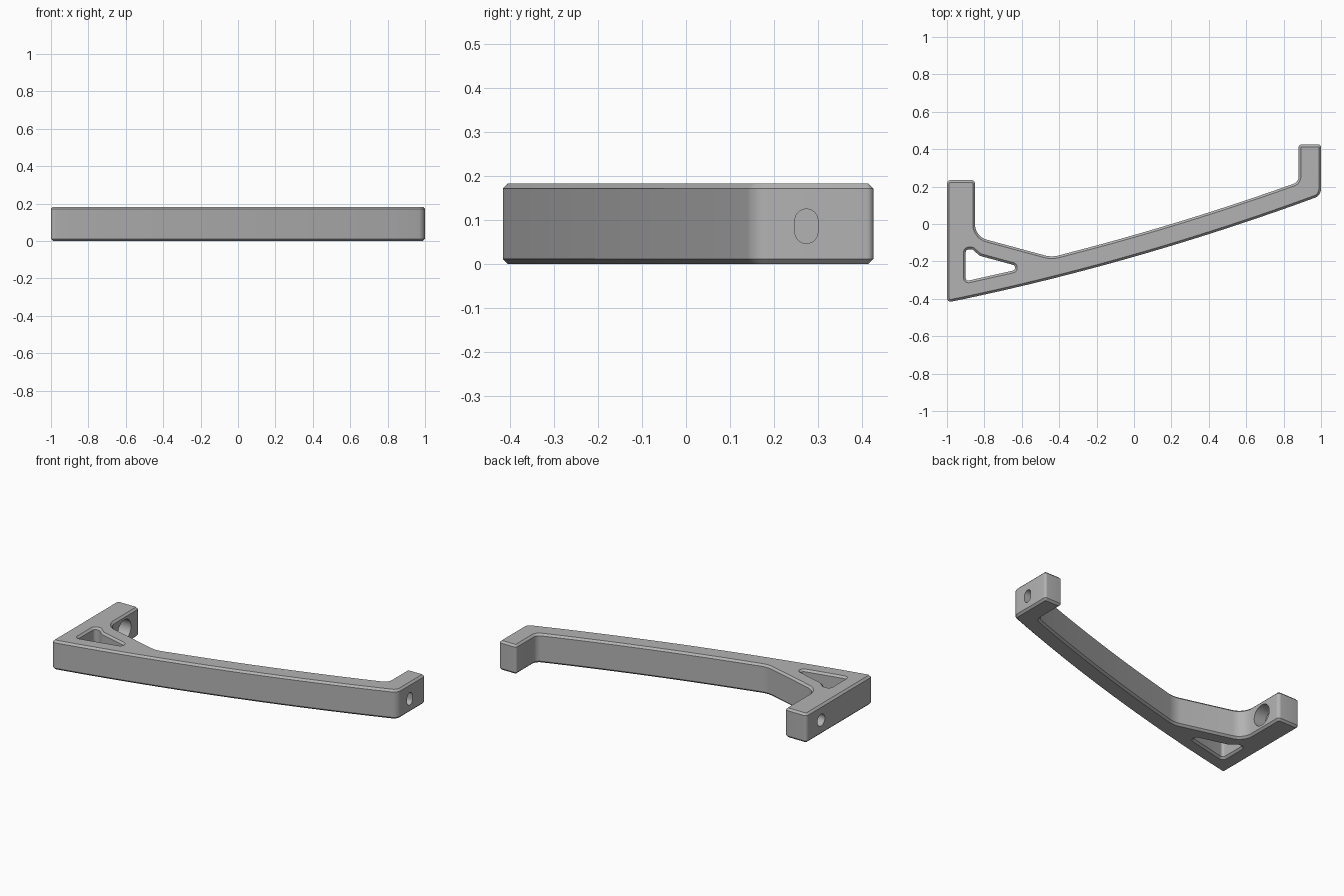
import bpy, bmesh, math
from mathutils import Vector, Matrix

if "Cube" in bpy.data.objects:
    bpy.data.objects.remove(bpy.data.objects["Cube"])

HEIGHT, CHAMFER = 0.183, 0.012

grey = bpy.data.materials.new("satin grey")
grey.use_nodes = True
grey.diffuse_color = (0.45, 0.45, 0.45, 1)
grey.node_tree.nodes["Principled BSDF"].inputs["Base Color"].default_value = grey.diffuse_color


def bow(x):
    """Gentle curve of the long bar's front edge."""
    return -0.175 + 0.286 * x + 0.041 * x * x


def rounded(corners, steps=8):
    """Replace each (x, y, radius) corner by a tangent arc."""
    loop = []
    for i, (x, y, r) in enumerate(corners):
        p = Vector((x, y))
        if r == 0:
            loop.append(p)
            continue
        a = (Vector(corners[i - 1][:2]) - p).normalized()
        b = (Vector(corners[(i + 1) % len(corners)][:2]) - p).normalized()
        half = a.angle(b) / 2
        centre = p + (a + b).normalized() * r / math.sin(half)
        start = p + a * r / math.tan(half) - centre
        end = p + b * r / math.tan(half) - centre
        sweep = start.angle_signed(end)
        for k in range(steps + 1):
            loop.append(centre + Matrix.Rotation(-sweep * k / steps, 2) @ start)
    return loop


def inset(loop, d):
    """Move a loop to its left by d with mitred corners."""
    result = []
    for i, p in enumerate(loop):
        e1 = (p - loop[i - 1]).normalized()
        e2 = (loop[(i + 1) % len(loop)] - p).normalized()
        n1, n2 = Vector((-e1.y, e1.x)), Vector((-e2.y, e2.x))
        result.append(p + (n1 + n2) * d / (1 + n1.dot(n2)))
    return result


def new_object(name, bm):
    bmesh.ops.recalc_face_normals(bm, faces=bm.faces)
    mesh = bpy.data.meshes.new(name)
    bm.to_mesh(mesh)
    bm.free()
    obj = bpy.data.objects.new(name, mesh)
    bpy.context.collection.objects.link(obj)
    mesh.materials.append(grey)
    return obj


def chamfered_plate(name, loops):
    """Upright plate from an outline and clockwise openings, chamfered above and below."""
    bm = bmesh.new()
    rims = ([], [])
    levels = ((CHAMFER, 0), (0, CHAMFER), (0, HEIGHT - CHAMFER), (CHAMFER, HEIGHT))
    for loop in loops:
        rings = [[bm.verts.new((p.x, p.y, z)) for p in inset(loop, d)] for d, z in levels]
        for low, high in zip(rings, rings[1:]):
            for i in range(len(loop)):
                bm.faces.new((low[i - 1], low[i], high[i], high[i - 1]))
        for rim, ring in zip(rims, (rings[0], rings[-1])):
            rim += [bm.edges.get((ring[i - 1], ring[i])) for i in range(len(ring))]
    for rim in rims:
        bmesh.ops.triangle_fill(bm, edges=rim, use_beauty=True)
    return new_object(name, bm)


def bore(target, x0, x1, y, z, radius, stretch=0.0):
    """Cut a round or upright slotted hole along x."""
    bm = bmesh.new()
    n = 32
    rings = []
    for x in (x0, x1):
        ring = []
        for k in range(n):
            a = 2 * math.pi * (k + 0.5) / n
            lift = math.copysign(stretch, math.sin(a))
            ring.append(bm.verts.new((x, y + radius * math.cos(a), z + radius * math.sin(a) + lift)))
        rings.append(ring)
    for i in range(n):
        bm.faces.new((rings[0][i - 1], rings[0][i], rings[1][i], rings[1][i - 1]))
    for ring in rings:
        bm.faces.new(ring)
    cutter = new_object("hole_cutter", bm)
    cutter.hide_render = True
    mod = target.modifiers.new("hole", 'BOOLEAN')
    mod.operation, mod.solver, mod.object = 'DIFFERENCE', 'EXACT', cutter
    bpy.context.view_layer.objects.active = target
    bpy.ops.object.modifier_apply(modifier=mod.name)
    bpy.data.objects.remove(cutter)


# Outline, anticlockwise: front edge, right arm, back edge, brace, left arm
N = 20
front = [(x, bow(x), 0) for x in (-0.9 + 1.75 * i / N for i in range(N + 1))]
back = [(x, bow(x) + 0.116, 0) for x in (0.78 - 1.1 * i / N for i in range(N + 1))]
outline = ([(-1, bow(-1), 0.02)] + front
           + [(1, bow(1), 0.05), (1, 0.425, 0.015), (0.88, 0.425, 0.015), (0.88, bow(0.88) + 0.116, 0.04)]
           + back
           + [(-0.44, -0.178, 0.15), (-0.85, -0.067, 0.085), (-0.85, 0.235, 0.02), (-1, 0.235, 0.02)])

# Three-sided window in the brace, clockwise
window = [(-0.9, -0.306, 0.015), (-0.9, -0.135, 0.018), (-0.865, -0.135, 0.015),
          (-0.825, -0.17, 0.05), (-0.637, -0.221, 0.014), (-0.637, -0.247, 0.014)]

bracket = chamfered_plate("bracket", [rounded(outline), rounded(window)])

# Blind slot in the right arm, stepped screw hole in the left arm
bore(bracket, 0.94, 1.1, 0.273, 0.086, 0.026, 0.013)
bore(bracket, -1.1, -0.8, 0.09, HEIGHT / 2, 0.037)
bore(bracket, -0.93, -0.8, 0.09, HEIGHT / 2, 0.065)

bpy.ops.object.select_all(action='DESELECT')
bracket.select_set(True)
bpy.context.view_layer.objects.active = bracket
bpy.ops.object.shade_smooth_by_angle(angle=math.radians(30))
